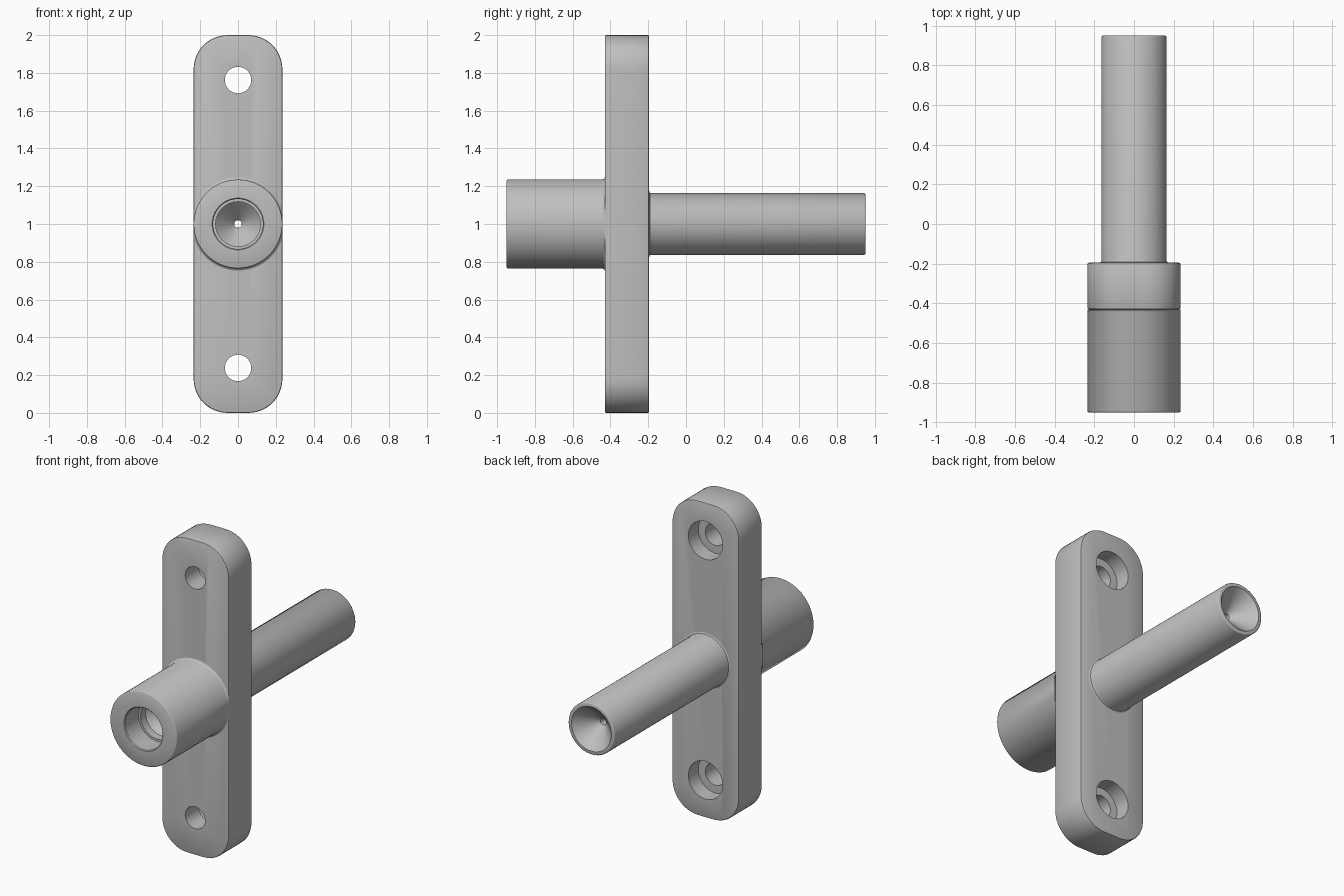
import bpy
import bmesh
import math
from mathutils import Vector

cube = bpy.data.objects.get("Cube")
if cube:
    bpy.data.objects.remove(cube, do_unlink=True)

HALF_W = 0.235              # half width of the plate
FRONT, BACK = -0.43, -0.195  # plate faces along y
MID_Z = 1.0
PIN = 0.02                  # radius of the fine central bore

metal = bpy.data.materials.new("satin grey metal")
metal.use_nodes = True
grey = (0.52, 0.52, 0.52, 1)
metal.diffuse_color = grey
metal.node_tree.nodes["Principled BSDF"].inputs["Base Color"].default_value = grey


def add_object(name, bm):
    bmesh.ops.recalc_face_normals(bm, faces=bm.faces)
    mesh = bpy.data.meshes.new(name)
    bm.to_mesh(mesh)
    bm.free()
    mesh.materials.append(metal)
    obj = bpy.data.objects.new(name, mesh)
    bpy.context.collection.objects.link(obj)
    return obj


def lathe(name, profile, z=MID_Z, steps=64, max_x=None):
    """Spin (radius, y) points around a y-parallel axis at height z."""
    bm = bmesh.new()
    verts = [bm.verts.new((r, y, z)) for r, y in profile]
    edges = [bm.edges.new(pair) for pair in zip(verts, verts[1:])]
    bmesh.ops.spin(bm, geom=verts + edges, cent=(0, 0, z), axis=(0, 1, 0),
                   angle=math.tau, steps=steps)
    bmesh.ops.remove_doubles(bm, verts=bm.verts, dist=1e-5)
    if max_x:
        for v in bm.verts:
            v.co.x = max(-max_x, min(max_x, v.co.x))
    return add_object(name, bm)


def smooth(obj, degrees):
    bpy.ops.object.select_all(action='DESELECT')
    obj.select_set(True)
    bpy.context.view_layer.objects.active = obj
    bpy.ops.object.shade_smooth_by_angle(angle=math.radians(degrees))


# Mounting plate: block with rounded corners and softened rims
bm = bmesh.new()
bmesh.ops.create_cube(bm, size=1)
for v in bm.verts:
    v.co = Vector((v.co.x * 2 * HALF_W,
                   v.co.y * (BACK - FRONT) + (FRONT + BACK) / 2,
                   v.co.z * 2 + MID_Z))
corners = [e for e in bm.edges if abs(e.verts[0].co.y - e.verts[1].co.y) > 0.1]
bmesh.ops.bevel(bm, geom=corners, offset=0.18, segments=12, profile=0.5,
                affect='EDGES')
rims = [e for e in bm.edges if abs(e.verts[0].co.y - e.verts[1].co.y) < 1e-4]
bmesh.ops.bevel(bm, geom=rims, offset=0.008, segments=2, profile=0.5,
                affect='EDGES')
plate = add_object("mounting_plate", bm)

# Counterbored screw holes and the central bore
screw = [(0, FRONT - 0.1), (0.07, FRONT - 0.1), (0.07, BACK - 0.1),
         (0.12, BACK - 0.1), (0.12, BACK + 0.1), (0, BACK + 0.1)]
pin = [(0, FRONT - 0.1), (PIN, FRONT - 0.1), (PIN, BACK + 0.1), (0, BACK + 0.1)]
cutters = [lathe("screw_hole_cutter", screw, MID_Z + side * 0.762)
           for side in (-1, 1)]
cutters.append(lathe("pin_bore_cutter", pin, steps=24))
for cutter in cutters:
    cutter.hide_render = True
    mod = plate.modifiers.new("hole", 'BOOLEAN')
    mod.operation = 'DIFFERENCE'
    mod.solver = 'EXACT'
    mod.object = cutter
    bpy.context.view_layer.objects.active = plate
    bpy.ops.object.modifier_apply(modifier=mod.name)
    bpy.data.objects.remove(cutter, do_unlink=True)
smooth(plate, 30)

# Front boss: base fillet, outer wall, stepped bore with conical floor
boss = lathe("front_boss", [
    (0.247, FRONT), (0.239, FRONT - 0.004), (HALF_W, FRONT - 0.012),
    (HALF_W, -0.944), (0.233, -0.948), (0.229, -0.95),
    (0.137, -0.95), (0.132, -0.945), (0.132, -0.81), (0.118, -0.81),
    (0.118, -0.76), (PIN, -0.66), (PIN, FRONT)], max_x=HALF_W)
smooth(boss, 40)

# Rear rod: base fillet, long wall, conical socket at the tip
rod = lathe("rear_rod", [
    (0.175, BACK), (0.166, BACK + 0.004), (0.163, BACK + 0.013),
    (0.163, 0.944), (0.161, 0.948), (0.157, 0.95),
    (0.14, 0.95), (0.134, 0.942), (PIN, 0.83), (PIN, BACK)])
smooth(rod, 40)
